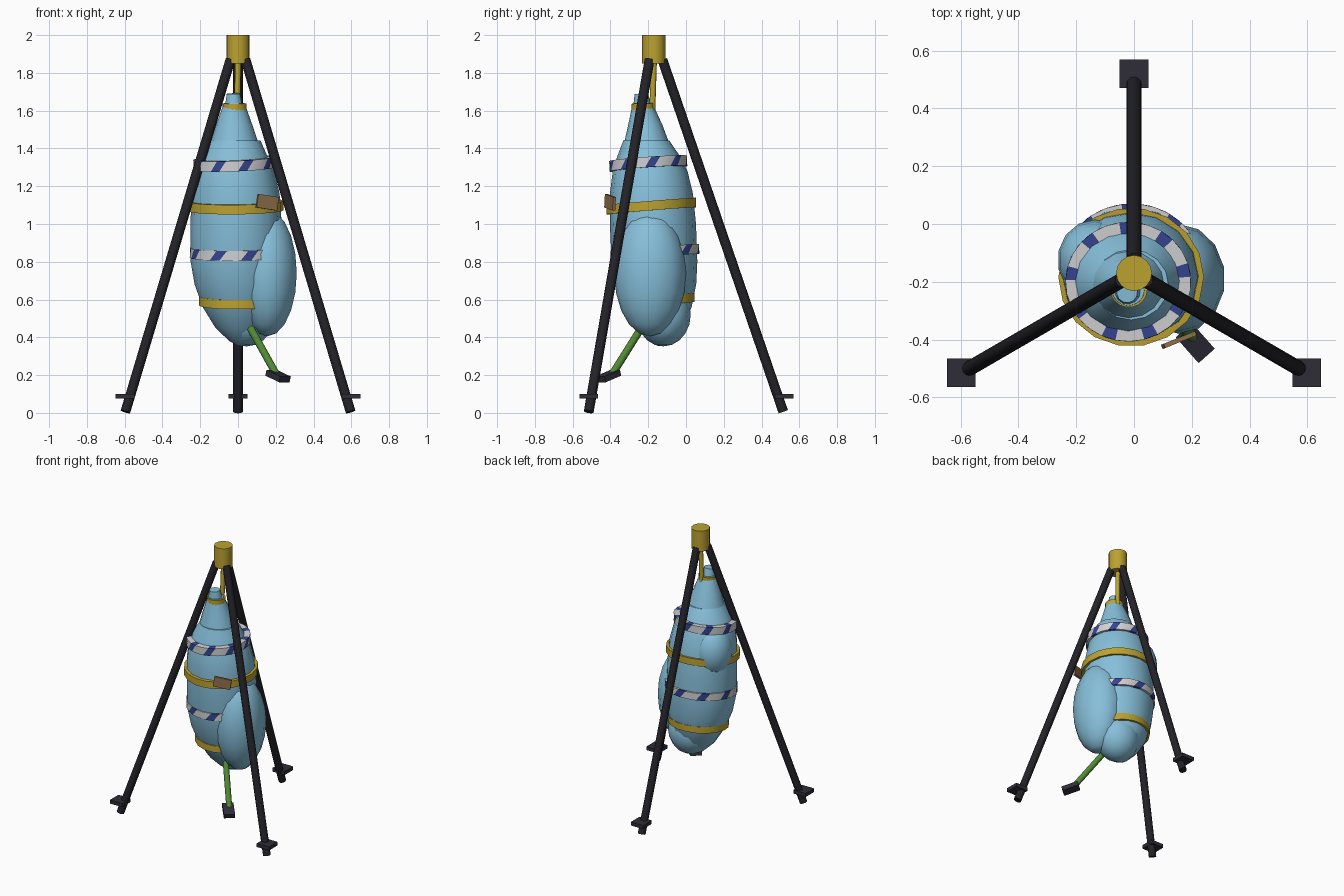
import bpy, bmesh, math
from mathutils import Vector, Matrix, Euler

if "Cube" in bpy.data.objects:
    bpy.data.objects.remove(bpy.data.objects["Cube"])


def mat(name, r, g, b):
    m = bpy.data.materials.new(name)
    m.diffuse_color = (r, g, b, 1)
    m.use_nodes = True
    m.node_tree.nodes["Principled BSDF"].inputs["Base Color"].default_value = m.diffuse_color
    return m


BLUE = mat("sky_blue", 0.24, 0.52, 0.70)
GOLD = mat("gold", 0.50, 0.36, 0.03)
BLACK = mat("leg_black", 0.016, 0.016, 0.021)
SLATE = mat("plate_slate", 0.028, 0.027, 0.040)
GREEN = mat("green", 0.08, 0.25, 0.035)
BROWN = mat("brown", 0.28, 0.16, 0.07)
WHITE = mat("pale_grey", 0.64, 0.64, 0.66)
NAVY = mat("navy", 0.035, 0.06, 0.28)


def finish(name, bm, mats, angle=None):
    bmesh.ops.recalc_face_normals(bm, faces=bm.faces)
    me = bpy.data.meshes.new(name)
    bm.to_mesh(me)
    bm.free()
    ob = bpy.data.objects.new(name, me)
    bpy.context.collection.objects.link(ob)
    for m in mats:
        me.materials.append(m)
    if angle:
        bpy.ops.object.select_all(action='DESELECT')
        ob.select_set(True)
        bpy.context.view_layer.objects.active = ob
        bpy.ops.object.shade_smooth_by_angle(angle=math.radians(angle))
    return ob


def rod(name, p, q, r, m, r2=None, segs=12):
    p, q = Vector(p), Vector(q)
    bm = bmesh.new()
    M = Matrix.Translation((p + q) / 2) @ (q - p).to_track_quat('Z', 'Y').to_matrix().to_4x4()
    bmesh.ops.create_cone(bm, cap_ends=True, segments=segs, radius1=r,
                          radius2=r if r2 is None else r2, depth=(q - p).length, matrix=M)
    return finish(name, bm, [m], 40)


def box(name, c, size, m, rot=None):
    bm = bmesh.new()
    R = rot if rot else Matrix.Identity(4)
    bmesh.ops.create_cube(bm, size=1, matrix=Matrix.Translation(c) @ R @ Matrix.Diagonal((*size, 1)))
    return finish(name, bm, [m])


def lobe(name, c, radii):
    bm = bmesh.new()
    bmesh.ops.create_uvsphere(bm, u_segments=14, v_segments=10, radius=1,
                              matrix=Matrix.Translation(c) @ Matrix.Diagonal((*radii, 1)))
    return finish(name, bm, [BLUE], 60)


def loft(name, rings, segs=16):
    """Skin a stack of level rings given as (z, cx, cy, r)."""
    bm = bmesh.new()
    loops = []
    for z, cx, cy, r in rings:
        loops.append([bm.verts.new((cx + 1.06 * r * math.cos(t), cy + r * math.sin(t), z))
                      for t in (2 * math.pi * i / segs for i in range(segs))])
    for a, b in zip(loops, loops[1:]):
        for i in range(segs):
            j = (i + 1) % segs
            bm.faces.new((a[i], a[j], b[j], b[i]))
    bm.faces.new(loops[0])
    bm.faces.new(loops[-1])
    return finish(name, bm, [BLUE], 50)


def band(name, c, r, h, tilt, striped=False, thick=0.04, segs=18):
    """Tilted strap; striped straps lean their cross edges and colour every third face."""
    if striped:
        segs = 27
    twist = 0.17 if striped else 0
    bm = bmesh.new()
    loops = []
    for rad, s in ((r, -1), (r, 1), (r - thick, 1), (r - thick, -1)):
        row = []
        for i in range(segs):
            t = 2 * math.pi * i / segs + s * twist / 2
            x, y = 1.05 * rad * math.cos(t), rad * math.sin(t)
            row.append(bm.verts.new((c[0] + x, c[1] + y, c[2] + s * h / 2 + x * tilt[0] + y * tilt[1])))
        loops.append(row)
    for k in range(4):
        a, b = loops[k], loops[(k + 1) % 4]
        for i in range(segs):
            j = (i + 1) % segs
            f = bm.faces.new((a[i], a[j], b[j], b[i]))
            f.material_index = 1 if striped and i % 3 == 0 else 0
    return finish(name, bm, [WHITE, NAVY] if striped else [GOLD], 30)


# Tripod: cap, three legs, foot plates
AY = -0.17
rod("tripod_cap", (0, AY, 1.85), (0, AY, 2.0), 0.062, GOLD, segs=16)
for name, top, foot, plate in (
        ("back", (0, AY + 0.045, 1.87), (0, 0.515, 0.006), (0, 0.52)),
        ("left", (-0.04, AY - 0.023, 1.87), (-0.596, -0.515, 0.006), (-0.598, -0.515)),
        ("right", (0.04, AY - 0.023, 1.87), (0.596, -0.515, 0.006), (0.598, -0.515))):
    rod(name + "_leg", top, foot, 0.026, BLACK)
    box(name + "_foot_plate", (*plate, 0.088), (0.1, 0.1, 0.026), SLATE)

# Hanging rod and wrapped bundle
rod("hanging_rod", (0, AY, 1.86), (-0.005, -0.18, 1.55), 0.016, GOLD, segs=10)
loft("bundle_neck", [(1.42, -0.018, -0.208, 0.122), (1.52, -0.02, -0.215, 0.092),
                     (1.64, -0.02, -0.23, 0.052)])
rod("neck_tip", (-0.022, -0.232, 1.62), (-0.024, -0.237, 1.69), 0.048, BLUE, r2=0.036)
loft("bundle_body", [(1.442, -0.01, -0.21, 0.122), (1.36, -0.02, -0.198, 0.165),
                     (1.28, -0.018, -0.19, 0.198), (1.16, -0.013, -0.183, 0.22),
                     (1.0, -0.01, -0.175, 0.228), (0.8, -0.01, -0.167, 0.227),
                     (0.68, -0.005, -0.158, 0.212), (0.56, 0.002, -0.148, 0.178),
                     (0.45, 0.01, -0.14, 0.122), (0.38, 0.018, -0.134, 0.06),
                     (0.355, 0.02, -0.13, 0.02)])
lobe("side_bulge", (0.155, -0.19, 0.74), (0.16, 0.19, 0.335))
lobe("rear_bulge", (-0.135, -0.125, 1.15), (0.13, 0.14, 0.18))
lobe("lower_bulge", (0.045, -0.12, 0.52), (0.155, 0.145, 0.168))

# Straps around the bundle
band("neck_strap", (-0.018, -0.228, 1.62), 0.061, 0.036, (0, 0.03), thick=0.02)
band("upper_striped_strap", (-0.02, -0.2, 1.32), 0.207, 0.055, (0.04, 0.07), True)
band("upper_gold_strap", (-0.01, -0.184, 1.095), 0.24, 0.05, (0.01, 0.08))
band("lower_striped_strap", (-0.008, -0.165, 0.85), 0.236, 0.052, (0.01, 0.08), True)
band("lower_gold_strap", (0.0, -0.148, 0.592), 0.196, 0.048, (0.0, 0.1))

# Tag on the front of the upper strap
box("tag", (0.155, -0.402, 1.115), (0.118, 0.016, 0.072), BROWN,
    Euler((0, math.radians(8), math.radians(22))).to_matrix().to_4x4())

# Dangling limb with small foot
rod("limb", (0.06, -0.23, 0.46), (0.202, -0.39, 0.205), 0.02, GREEN)
long_axis = Vector((0.62, -0.7, -0.3)).normalized()
box("limb_foot", (0.212, -0.412, 0.195), (0.075, 0.032, 0.115), SLATE,
    long_axis.to_track_quat('Z', 'Y').to_matrix().to_4x4())
